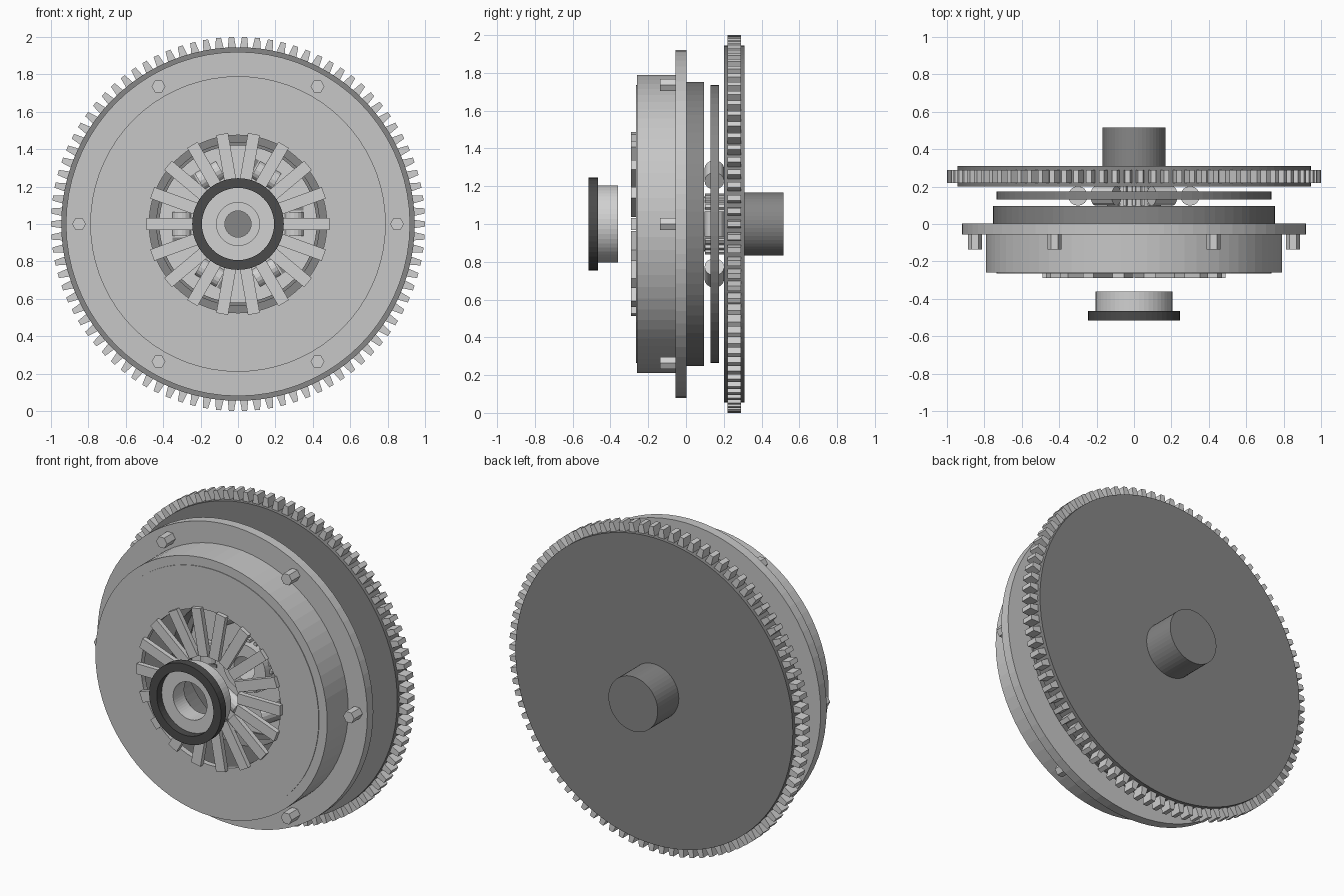
import bpy, bmesh, math
from mathutils import Matrix, Vector

if "Cube" in bpy.data.objects:
    bpy.data.objects.remove(bpy.data.objects["Cube"])


def material(name, value):
    m = bpy.data.materials.new(name)
    m.diffuse_color = (value, value, value, 1)
    m.use_nodes = True
    m.node_tree.nodes["Principled BSDF"].inputs["Base Color"].default_value = m.diffuse_color
    return m


COVER = material("light grey cover", 0.57)
STEEL = material("bright steel", 0.64)
IRON = material("dark iron", 0.24)
BLACK = material("black rubber", 0.07)
CENTRE = Vector((0, 0, 1))


def finish(name, bm, mat):
    bmesh.ops.recalc_face_normals(bm, faces=bm.faces)
    me = bpy.data.meshes.new(name)
    bm.to_mesh(me)
    bm.free()
    me.materials.append(mat)
    ob = bpy.data.objects.new(name, me)
    ob.location = CENTRE
    bpy.context.collection.objects.link(ob)
    return ob


def lathe(name, profile, mat, n=72):
    """Spin a closed (radius, y) loop around the y axis."""
    bm = bmesh.new()
    rings = []
    for r, y in profile:
        rings.append([bm.verts.new((r * math.cos(2 * math.pi * i / n), y,
                                    r * math.sin(2 * math.pi * i / n))) for i in range(n)])
    for a, b in zip(rings, rings[1:] + rings[:1]):
        for i in range(n):
            j = (i + 1) % n
            bm.faces.new((a[i], a[j], b[j], b[i]))
    return finish(name, bm, mat)


def ring(name, r_in, r_out, y0, y1, mat, n=72):
    return lathe(name, [(r_in, y0), (r_out, y0), (r_out, y1), (r_in, y1)], mat, n)


def prism(bm, outline, y0, y1, angle=0):
    """Extrude an (x, z) outline along y, turned around the main axis."""
    c, s = math.cos(angle), math.sin(angle)
    loops = [[bm.verts.new((x * c - z * s, y, x * s + z * c)) for x, z in outline]
             for y in (y0, y1)]
    bm.faces.new(loops[0])
    bm.faces.new(loops[1])
    n = len(outline)
    for i in range(n):
        j = (i + 1) % n
        bm.faces.new((loops[0][i], loops[0][j], loops[1][j], loops[1][i]))


def circle(r, n, cx=0, cz=0):
    return [(cx + r * math.cos(2 * math.pi * i / n),
             cz + r * math.sin(2 * math.pi * i / n)) for i in range(n)]


def disc(name, r, y0, y1, mat, n=72):
    bm = bmesh.new()
    prism(bm, circle(r, n), y0, y1)
    return finish(name, bm, mat)


def radial(name, outline, count, y0, y1, mat, offset=0):
    bm = bmesh.new()
    for i in range(count):
        prism(bm, outline, y0, y1, offset + 2 * math.pi * i / count)
    return finish(name, bm, mat)


# Flywheel, crankshaft end and ring gear
disc("flywheel", 0.945, 0.20, 0.31, IRON, 96)
disc("crankshaft_end", 0.168, 0.305, 0.515, IRON, 48)
radial("ring_gear_teeth",
       [(0.935, -0.023), (1.0, -0.014), (1.0, 0.014), (0.935, 0.023)],
       90, 0.22, 0.29, STEEL)

# Friction disc with its hub plate, splined hub and damper springs
ring("friction_lining", 0.42, 0.735, 0.13, 0.175, IRON)
ring("hub_plate", 0.10, 0.43, 0.14, 0.165, STEEL)
ring("splined_hub", 0.07, 0.145, 0.06, 0.20, STEEL, 40)
radial("hub_splines",
       [(0.14, -0.012), (0.162, -0.009), (0.162, 0.009), (0.14, 0.012)],
       20, 0.10, 0.20, STEEL)

bm = bmesh.new()
for i in range(6):
    turn = Matrix.Rotation(math.radians(60 * i), 4, 'Y')
    bmesh.ops.create_cone(bm, cap_ends=True, segments=16, radius1=0.052, radius2=0.052,
                          depth=0.13, matrix=turn @ Matrix.Translation((0.30, 0.15, 0)))
finish("damper_springs", bm, STEEL)
# Dark window slot beside each spring
radial("spring_window_slots",
       [(0.24, 0.072), (0.35, 0.072), (0.35, 0.092), (0.24, 0.092)],
       6, 0.134, 0.142, IRON)

# Pressure plate
ring("pressure_plate", 0.435, 0.753, -0.02, 0.095, IRON)

# Clutch cover: hollow pan with a bolting flange and a raised front face
lathe("clutch_cover",
      [(0.475, -0.26), (0.79, -0.26), (0.79, -0.055), (0.92, -0.055), (0.92, 0.003),
       (0.757, 0.003), (0.757, -0.23), (0.475, -0.23)], COVER)
ring("cover_front_face", 0.475, 0.735, -0.264, -0.255, COVER)

# Flange bolts
bm = bmesh.new()
for i in range(6):
    a = math.radians(60 * i)
    prism(bm, circle(0.037, 6, 0.85 * math.cos(a), 0.85 * math.sin(a)), -0.137, -0.05)
finish("flange_bolts", bm, STEEL)

# Diaphragm spring fingers
radial("diaphragm_fingers",
       [(0.20, -0.032), (0.488, -0.032), (0.488, 0.032), (0.20, 0.032)],
       18, -0.29, -0.26, STEEL)

# Release bearing
ring("bearing_sleeve", 0.115, 0.205, -0.467, -0.36, STEEL, 48)
ring("bearing_collar", 0.193, 0.245, -0.515, -0.465, BLACK, 48)
